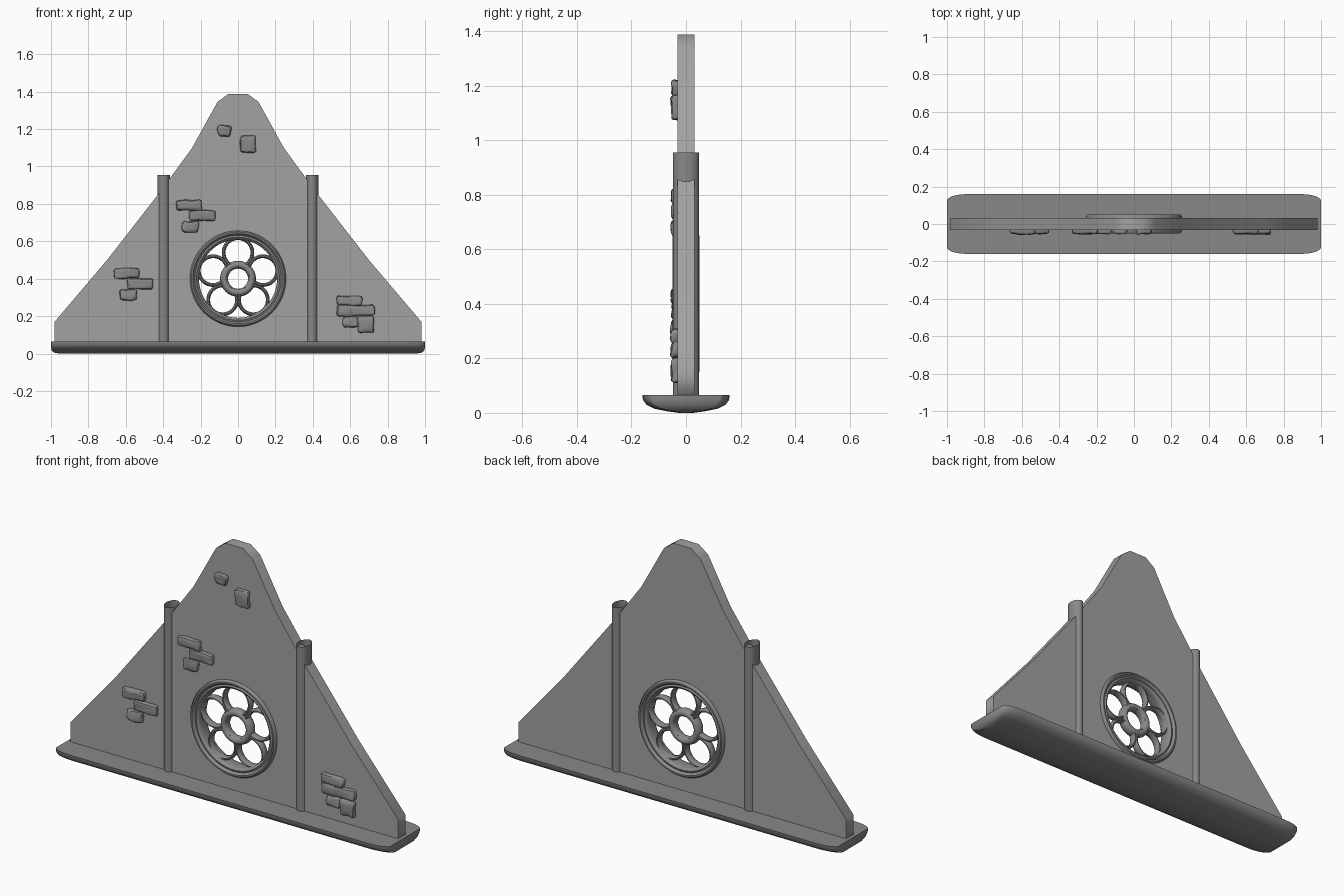
import bpy, bmesh, math, random
from mathutils import Vector, noise

if "Cube" in bpy.data.objects:
    bpy.data.objects.remove(bpy.data.objects["Cube"])

random.seed(4)
CZ = 0.40  # rose window centre height


def grey(name, v):
    m = bpy.data.materials.new(name)
    m.diffuse_color = (v, v, v, 1)
    m.use_nodes = True
    m.node_tree.nodes["Principled BSDF"].inputs["Base Color"].default_value = m.diffuse_color
    return m


PLASTER = grey("plaster_grey", 0.36)
STONE = grey("stone_grey", 0.25)


def finish(name, bm, smooth=40):
    bmesh.ops.recalc_face_normals(bm, faces=bm.faces)
    me = bpy.data.meshes.new(name)
    bm.to_mesh(me)
    bm.free()
    me.materials.append(STONE)
    ob = bpy.data.objects.new(name, me)
    bpy.context.collection.objects.link(ob)
    bpy.ops.object.select_all(action='DESELECT')
    ob.select_set(True)
    bpy.context.view_layer.objects.active = ob
    bpy.ops.object.shade_smooth_by_angle(angle=math.radians(smooth))
    return ob


def bridge(bm, rings, closed=False):
    n = len(rings[0])
    for k in range(len(rings) if closed else len(rings) - 1):
        a, b = rings[k], rings[(k + 1) % len(rings)]
        for i in range(n):
            j = (i + 1) % n
            bm.faces.new((a[i], a[j], b[j], b[i]))


def ring(name, x, z, profile, segs):
    """Closed (radius, y) profile turned round a y axis."""
    bm = bmesh.new()
    rings = []
    for r, y in profile:
        rings.append([bm.verts.new((x + r * math.cos(t), y, z + r * math.sin(t)))
                      for t in (2 * math.pi * i / segs for i in range(segs))])
    bridge(bm, rings, True)
    return finish(name, bm)


def oval(r, ry, rd, n=12):
    return [(r + rd * math.cos(2 * math.pi * i / n), ry * math.sin(2 * math.pi * i / n))
            for i in range(n)]


# Gable wall: filled outline with a round opening
half = [(0.98, 0.05), (0.98, 0.17), (0.70, 0.50), (0.42, 0.86),
        (0.245, 1.10), (0.11, 1.345), (0.053, 1.387)]
outline = half + [(-x, z) for x, z in reversed(half)]
hole = [(0.235 * math.cos(2 * math.pi * i / 48), CZ + 0.235 * math.sin(2 * math.pi * i / 48))
        for i in range(48)]
cu = bpy.data.curves.new("gable_outline", 'CURVE')
cu.dimensions = '2D'
cu.fill_mode = 'BOTH'
cu.extrude = 0.032
for pts in (outline, hole):
    sp = cu.splines.new('POLY')
    sp.points.add(len(pts) - 1)
    for p, (x, z) in zip(sp.points, pts):
        p.co = (x, z, 0, 1)
    sp.use_cyclic_u = True
cu.materials.append(PLASTER)
wall = bpy.data.objects.new("gable_wall", cu)
wall.rotation_euler = (math.pi / 2, 0, 0)
bpy.context.collection.objects.link(wall)
bpy.ops.object.select_all(action='DESELECT')
wall.select_set(True)
bpy.context.view_layer.objects.active = wall
bpy.ops.object.convert(target='MESH')

# Base: flat top, rounded underside, softened corners
bm = bmesh.new()
rings = []
for hx, hy, z in [(1, 0.16, 0.065), (1, 0.158, 0.048), (0.999, 0.145, 0.03),
                  (0.996, 0.115, 0.015), (0.985, 0.07, 0.006), (0.96, 0.025, 0)]:
    cx, cy = 0.11, min(0.035, hy * 0.5)
    loop = []
    for q, (sx, sy) in enumerate([(1, 1), (-1, 1), (-1, -1), (1, -1)]):
        for i in range(6):
            t = math.pi / 2 * (q + i / 5)
            loop.append(bm.verts.new((sx * (hx - cx) + cx * math.cos(t),
                                      sy * (hy - cy) + cy * math.sin(t), z)))
    rings.append(loop)
bridge(bm, rings)
bm.faces.new(rings[0])
bm.faces.new(rings[-1])
finish("base", bm)

# Slim open-topped columns straddling the wall
for side, s in (("left", -1), ("right", 1)):
    bm = bmesh.new()
    rings = [[bm.verts.new((s * 0.397 + 0.033 * math.cos(2 * math.pi * i / 20),
                            0.048 * math.sin(2 * math.pi * i / 20), z))
              for i in range(20)] for z in (0.05, 0.955)]
    bridge(bm, rings)
    finish(side + "_column", bm)

# Rose window: moulded frame, hub and five petals
front = [(0.209, 0.022), (0.213, 0.034), (0.222, 0.040), (0.231, 0.036), (0.235, 0.040),
         (0.241, 0.050), (0.249, 0.050), (0.256, 0.041), (0.257, 0.028)]
ring("window_frame", 0, CZ, front + [(r, -y) for r, y in reversed(front)], 64)
ring("window_hub", 0, CZ, oval(0.075, 0.028, 0.021), 32)
for k in range(5):
    a = math.radians(90 + 72 * k)
    ring("window_petal_%d" % (k + 1), 0.14 * math.cos(a), CZ + 0.14 * math.sin(a),
         oval(0.077, 0.022, 0.010, 10), 32)

# Worn bricks showing on the front: x, z, width, height
trio = [(-0.035, 0.055, 0.135, 0.056), (0.035, 0, 0.138, 0.056), (-0.027, -0.06, 0.09, 0.058)]
bricks = [(x - 0.228, z + 0.738, w, h) for x, z, w, h in trio]
bricks += [(x - 0.56, z + 0.373, w, h) for x, z, w, h in trio]
bricks += [(0.595, 0.283, 0.135, 0.05), (0.665, 0.23, 0.135, 0.056), (0.573, 0.23, 0.09, 0.06),
           (0.602, 0.167, 0.085, 0.055), (0.685, 0.155, 0.085, 0.085),
           (-0.075, 1.19, 0.068, 0.06), (0.053, 1.12, 0.085, 0.09)]
for n, (x, z, w, h) in enumerate(bricks):
    bm = bmesh.new()
    bmesh.ops.create_cube(bm, size=1)
    for v in bm.verts:
        v.co = Vector((v.co.x * w, v.co.y * 0.046, v.co.z * h))
    bmesh.ops.bevel(bm, geom=bm.edges[:], offset=0.012, segments=2, profile=0.5, affect='EDGES')
    bmesh.ops.subdivide_edges(bm, edges=bm.edges[:], cuts=2, use_grid_fill=True)
    seed = Vector((n * 3.7, random.random() * 9, 0))
    for v in bm.verts:
        v.co += noise.noise_vector(v.co * 28 + seed) * 0.0075
        v.co += Vector((x, -0.031, z))
    finish("brick_%02d" % (n + 1), bm)
